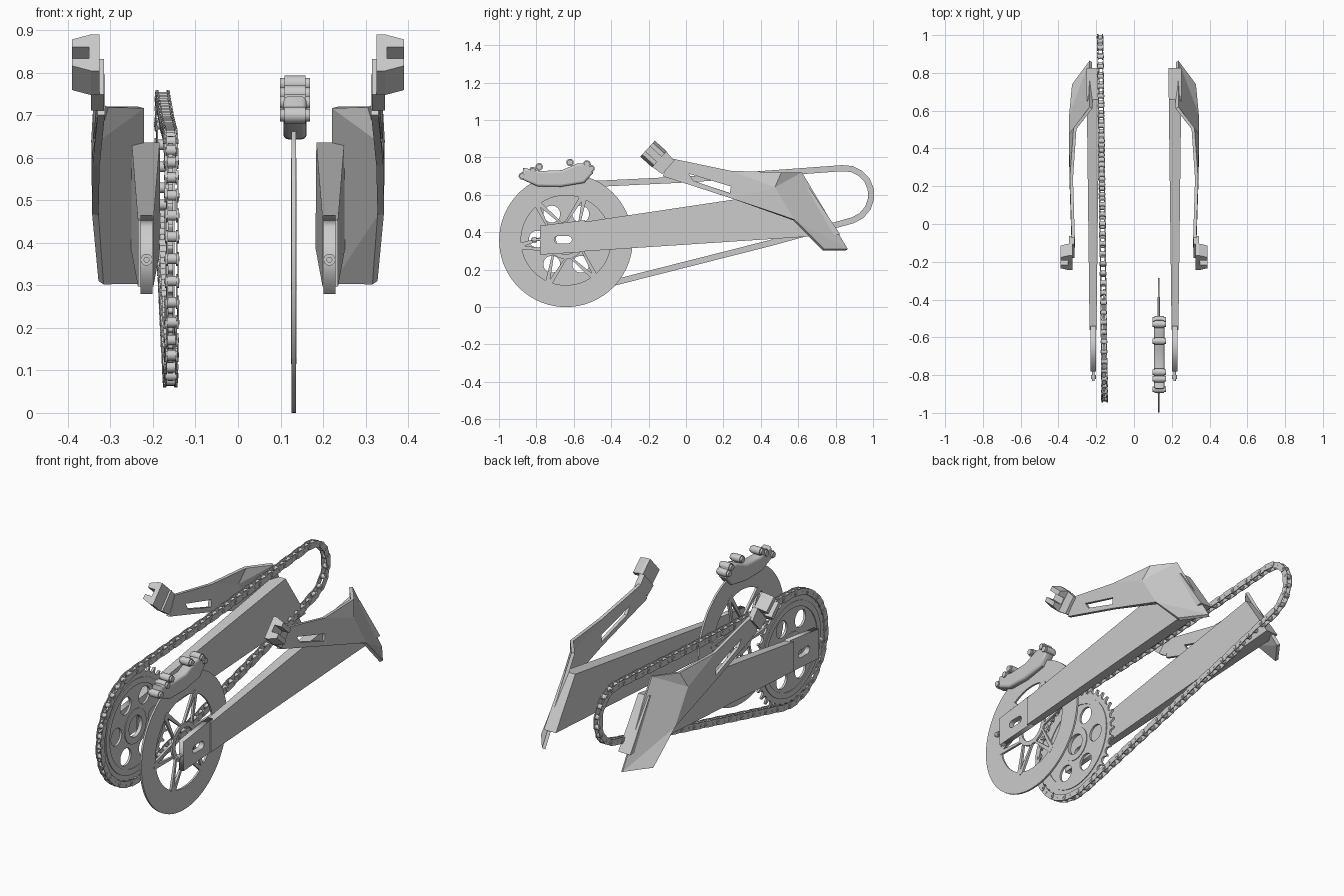
import bpy, bmesh
from math import sin, cos, pi, radians, hypot, atan2
from mathutils import Matrix, Vector

if "Cube" in bpy.data.objects:
    bpy.data.objects.remove(bpy.data.objects["Cube"], do_unlink=True)

grey = bpy.data.materials.new("light_grey")
grey.use_nodes = True
COLOUR = (0.6, 0.6, 0.6, 1)
grey.diffuse_color = COLOUR
grey.node_tree.nodes["Principled BSDF"].inputs["Base Color"].default_value = COLOUR

# Local x, y, z become world y, z, x
SIDEWAYS = Matrix(((0, 0, 1, 0), (1, 0, 0, 0), (0, 1, 0, 0), (0, 0, 0, 1)))


def add_object(name, mesh, smooth=False):
    mesh.materials.clear()
    mesh.materials.append(grey)
    obj = bpy.data.objects.new(name, mesh)
    bpy.context.collection.objects.link(obj)
    if smooth:
        bpy.context.view_layer.objects.active = obj
        bpy.ops.object.select_all(action='DESELECT')
        obj.select_set(True)
        bpy.ops.object.shade_smooth_by_angle(angle=radians(35))
    return obj


def from_bmesh(name, bm, smooth=False):
    bmesh.ops.recalc_face_normals(bm, faces=bm.faces)
    mesh = bpy.data.meshes.new(name)
    bm.to_mesh(mesh)
    bm.free()
    return add_object(name, mesh, smooth)


def cut_plate(name, loops, x, thick, bevel=0, smooth=True):
    """Flat plate in the side plane; loops inside the first one become holes."""
    curve = bpy.data.curves.new(name, 'CURVE')
    curve.dimensions, curve.fill_mode = '2D', 'BOTH'
    curve.extrude, curve.bevel_depth, curve.bevel_resolution = thick / 2 - bevel, bevel, 2
    for loop in loops:
        spline = curve.splines.new('POLY')
        spline.points.add(len(loop) - 1)
        spline.use_cyclic_u = True
        for point, (u, v) in zip(spline.points, loop):
            point.co = (u, v, 0, 1)
    temp = bpy.data.objects.new("temp", curve)
    bpy.context.collection.objects.link(temp)
    depsgraph = bpy.context.evaluated_depsgraph_get()
    mesh = bpy.data.meshes.new_from_object(temp.evaluated_get(depsgraph))
    bpy.data.objects.remove(temp, do_unlink=True)
    mesh.name = name
    mesh.transform(Matrix.Translation((x, 0, 0)) @ SIDEWAYS)
    return add_object(name, mesh, smooth)


def circle(c, r, n=32):
    return [(c[0] + r * cos(2 * pi * i / n), c[1] + r * sin(2 * pi * i / n)) for i in range(n)]


def polar(c, r, a):
    return (c[0] + r * cos(a), c[1] + r * sin(a))


def loft(bm, first, second):
    """Closed solid between two matching outlines."""
    a, b = ([bm.verts.new(p) for p in loop] for loop in (first, second))
    bm.faces.new(a)
    bm.faces.new(b[::-1])
    for i in range(len(a)):
        j = (i + 1) % len(a)
        bm.faces.new((a[j], a[i], b[i], b[j]))


def rod(bm, centre, axis, radius, length, n=14):
    turn = Vector((0, 0, 1)).rotation_difference(Vector(axis)).to_matrix().to_4x4()
    bmesh.ops.create_cone(bm, cap_ends=True, segments=n, radius1=radius, radius2=radius,
                          depth=length, matrix=Matrix.Translation(centre) @ turn)


# Brake disc ring and its spoked carrier
HUB = (-0.642, 0.357)
DISC_X = 0.131
cut_plate("brake_disc", [circle(HUB, 0.357, 72), circle(HUB, 0.24, 72)], DISC_X, 0.01)
cut_plate("disc_hub", [circle(HUB, 0.10, 40), circle(HUB, 0.075, 40)], DISC_X, 0.012)
for i in range(6):
    a = radians(8 + 60 * i)
    outer = [polar(HUB, 0.255, a - 0.07), polar(HUB, 0.255, a + 0.07),
             polar(HUB, 0.09, a + 0.5), polar(HUB, 0.09, a - 0.5)]
    inner = [polar(HUB, 0.225, a), polar(HUB, 0.10, a + 0.3), polar(HUB, 0.10, a - 0.3)]
    cut_plate("disc_spoke", [outer, inner], DISC_X, 0.012)

# Brake caliper with rounded cross bolts
body = [(-0.865, 0.69), (-0.86, 0.73), (-0.78, 0.715), (-0.66, 0.72), (-0.58, 0.755),
        (-0.52, 0.755), (-0.51, 0.72), (-0.55, 0.675), (-0.67, 0.655), (-0.79, 0.657)]
cut_plate("caliper_body", [body], 0.134, 0.055, 0.012)
bm = bmesh.new()
for y, z in [(-0.875, 0.70), (-0.82, 0.73), (-0.785, 0.75), (-0.62, 0.773), (-0.53, 0.765), (-0.508, 0.74)]:
    rod(bm, (0.134, y, z), (1, 0, 0), 0.020, 0.05)
    for side in (-1, 1):
        rod(bm, (0.134 + side * 0.029, y, z), (1, 0, 0), 0.015, 0.012)
from_bmesh("caliper_bolts", bm, True)

# Chain path: rear wheel arc, upper run, front arc, lower run
REAR, REAR_R = (-0.64, 0.363), 0.288
FRONT, FRONT_R = (0.848, 0.60), 0.143
path = [polar(REAR, REAR_R, radians(284 - 192 * i / 60)) for i in range(61)]
path += [(0.0, 0.682), (0.5, 0.718)]
path += [polar(FRONT, FRONT_R, radians(94 - 168 * i / 40)) for i in range(41)]
path += [(0.45, 0.342)]
LINKS = 84
ends = path[1:] + path[:1]
lengths = [hypot(q[0] - p[0], q[1] - p[1]) for p, q in zip(path, ends)]
pitch = sum(lengths) / LINKS
joints, travelled = [], 0
for p, q, d in zip(path, ends, lengths):
    while len(joints) < LINKS and len(joints) * pitch <= travelled + d:
        t = (len(joints) * pitch - travelled) / d
        joints.append((p[0] + (q[0] - p[0]) * t, p[1] + (q[1] - p[1]) * t))
    travelled += d


def chain_x(y):
    return -0.167 - 0.0125 * y


rollers, plates = bmesh.new(), bmesh.new()
for i, (y, z) in enumerate(joints):
    y2, z2 = joints[(i + 1) % LINKS]
    rod(rollers, (chain_x(y), y, z), (1, 0, 0), 0.0125, 0.02)
    rod(rollers, (chain_x(y), y, z), (1, 0, 0), 0.006, 0.036, 10)
    a = atan2(z2 - z, y2 - y)
    tips = [polar((y2, z2), 0.0165, a + radians(k)) for k in range(-80, 81, 40)]
    tips += [polar((y, z), 0.0165, a + radians(k)) for k in range(100, 261, 40)]
    near = 0.013 if i % 2 else 0.0095
    for side in (-1, 1):
        loft(plates, [(chain_x(u) + side * near, u, v) for u, v in tips],
             [(chain_x(u) + side * (near + 0.0035), u, v) for u, v in tips])
from_bmesh("chain_rollers", rollers, True)
from_bmesh("chain_link_plates", plates)

# Rear sprocket with teeth, round windows and a raised rim
TEETH = 36
teeth = [polar(REAR, r, 2 * pi * (i + k) / TEETH) for i in range(TEETH)
         for k, r in ((0, 0.268), (0.3, 0.274), (0.42, 0.297), (0.58, 0.297), (0.7, 0.274))]
windows = [circle(polar(REAR, 0.155, 2 * pi * i / 6), 0.045) for i in range(6)]
SPROCKET_X = chain_x(REAR[0])
cut_plate("rear_sprocket", [teeth, circle(REAR, 0.055)] + windows, SPROCKET_X, 0.012, smooth=False)
cut_plate("sprocket_rim", [circle(REAR, 0.245, 64), circle(REAR, 0.215, 64)], SPROCKET_X, 0.02)
cut_plate("sprocket_hub", [circle(REAR, 0.09, 40), circle(REAR, 0.055, 40)], SPROCKET_X, 0.02)

# Paired parts on both sides
for side, word in ((1, "left"), (-1, "right")):
    # Tapered swing arm with slanted front end
    bm = bmesh.new()
    outline = [(-0.56, 0.453), (0.66, 0.635), (0.825, 0.388), (-0.56, 0.297)]
    loft(bm, [(side * (0.192 - 0.012 * y), y, z) for y, z in outline],
         [(side * (0.242 + 0.012 * y), y, z) for y, z in outline])
    from_bmesh(word + "_swing_arm", bm)

    # Axle block with slot, and its adjuster screw
    block = [(-0.78, 0.28), (-0.78, 0.435), (-0.54, 0.465), (-0.54, 0.295)]
    slot = [polar((-0.63, 0.36), 0.02, radians(k)) for k in range(-90, 91, 30)]
    slot += [polar((-0.685, 0.36), 0.02, radians(k)) for k in range(90, 271, 30)]
    cut_plate(word + "_axle_block", [block, slot], side * 0.215, 0.028, smooth=False)
    bm = bmesh.new()
    rod(bm, (side * 0.215, -0.80, 0.36), (0, 1, 0), 0.007, 0.06)
    rod(bm, (side * 0.215, -0.81, 0.36), (0, 1, 0), 0.014, 0.02)
    from_bmesh(word + "_adjuster_screw", bm, True)

    # Footrest hanger: bent plate with a slot and an inward flap
    spots = dict(a=(.330, -.08, .795), b=(.330, -.125, .70), c=(.340, .24, .728), d=(.342, .24, .582),
                 e=(.334, .015, .713), f=(.334, .04, .675), g=(.340, .24, .645), h=(.341, .235, .608),
                 p=(.345, .475, .64), r=(.320, .51, .72), q=(.235, .62, .72),
                 s=(.343, .58, .468), t=(.328, .74, .31), u=(.235, .865, .31))
    bm = bmesh.new()
    v = {k: bm.verts.new((side * x, y, z)) for k, (x, y, z) in spots.items()}
    for word_face in ("aceg", "abfe", "bdhf", "cdhg", "cpd", "dps", "crp", "rqp", "pqus", "sut"):
        keys = "aegc" if word_face == "aceg" else word_face
        bm.faces.new([v[k] for k in keys])
    bmesh.ops.recalc_face_normals(bm, faces=bm.faces)
    if sum(f.normal.x * f.calc_area() for f in bm.faces) * side < 0:
        bmesh.ops.reverse_faces(bm, faces=bm.faces)
    mesh = bpy.data.meshes.new(word + "_footrest_hanger")
    bm.to_mesh(mesh)
    bm.free()
    hanger = add_object(word + "_footrest_hanger", mesh)
    solid = hanger.modifiers.new("thickness", 'SOLIDIFY')
    solid.thickness, solid.offset = 0.017, -1

    # Forked footrest mount at the hanger tip, jaws opening outwards
    along, across = Vector((0, -0.74, 0.67)), Vector((0, 0.67, 0.74))
    fork = [(.325, -.058), (.345, -.058), (.390, -.042), (.390, -.018), (.350, -.018),
            (.350, .018), (.390, .018), (.390, .042), (.345, .058), (.325, .058)]
    bm = bmesh.new()
    rings = [[Vector((side * x, -0.165, 0.81)) + across * w + along * k for x, w in fork]
             for k in (-0.03, 0.055)]
    loft(bm, *rings)
    from_bmesh(word + "_footrest_fork", bm)
    bm = bmesh.new()
    neck = [[Vector((side * x, -0.165, 0.81)) + across * w + along * k
             for x, w in ((.315, -r), (.315, r), (.345, r), (.345, -r))]
            for k, r in ((-0.095, 0.048), (-0.03, 0.056))]
    loft(bm, *neck)
    from_bmesh(word + "_footrest_neck", bm)
